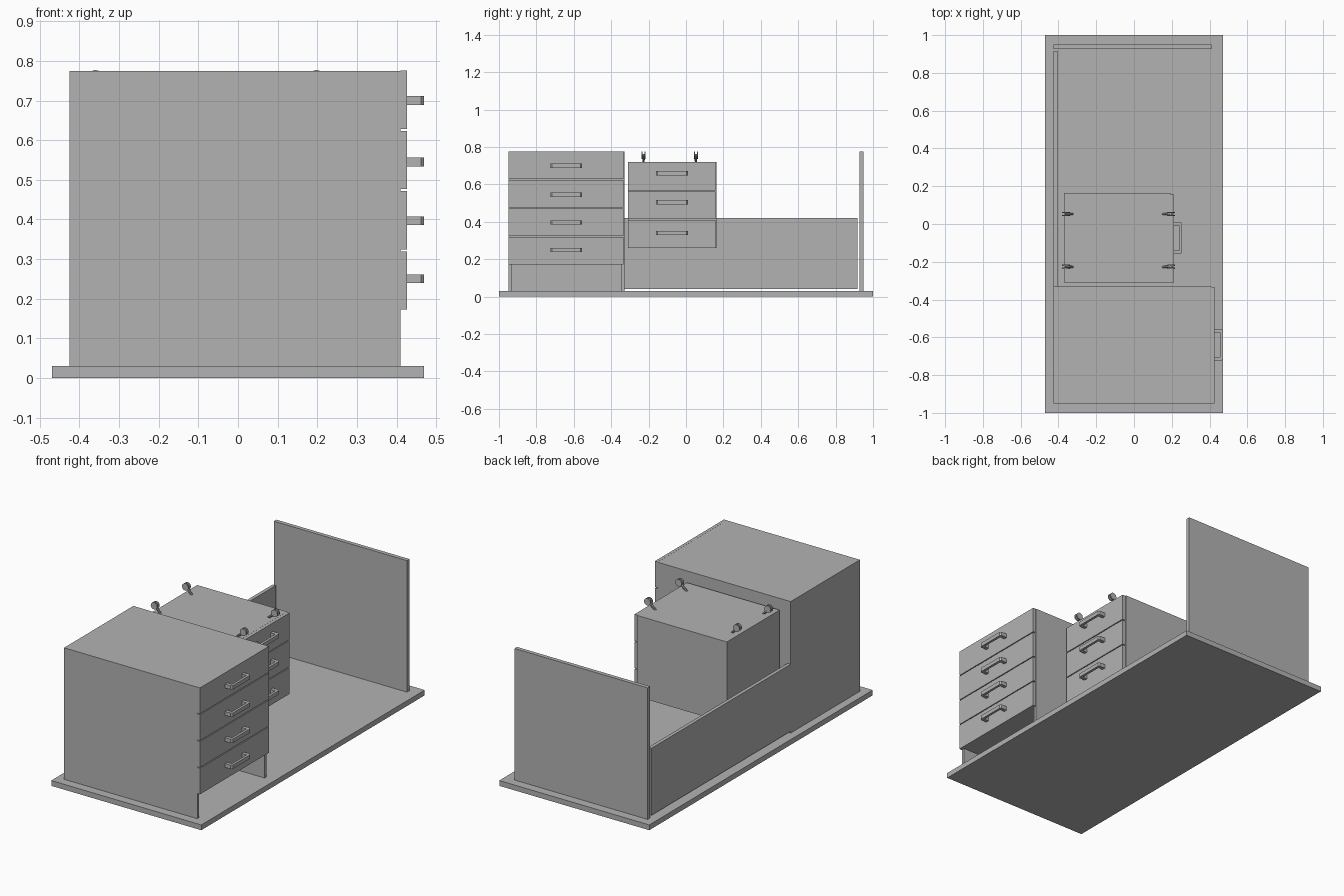
import bpy
import bmesh
import math
from mathutils import Matrix, Vector

cube = bpy.data.objects.get("Cube")
if cube:
    bpy.data.objects.remove(cube)

grey = bpy.data.materials.new("plain grey")
grey.use_nodes = True
tone = (0.45, 0.45, 0.45, 1)
grey.diffuse_color = tone
grey.node_tree.nodes["Principled BSDF"].inputs["Base Color"].default_value = tone


def finish(name, bm):
    bmesh.ops.recalc_face_normals(bm, faces=bm.faces)
    mesh = bpy.data.meshes.new(name)
    bm.to_mesh(mesh)
    bm.free()
    mesh.materials.append(grey)
    obj = bpy.data.objects.new(name, mesh)
    bpy.context.collection.objects.link(obj)
    return obj


def box(name, x, y, z):
    """Box from (low, high) ranges on each axis."""
    bm = bmesh.new()
    bmesh.ops.create_cube(bm, size=1)
    for v in bm.verts:
        v.co = [r[0] if c < 0 else r[1] for c, r in zip(v.co, (x, y, z))]
    return finish(name, bm)


def extrude_profile(name, points, offset):
    bm = bmesh.new()
    face = bm.faces.new([bm.verts.new(p) for p in points])
    grown = bmesh.ops.extrude_face_region(bm, geom=[face])["geom"]
    moved = [g for g in grown if isinstance(g, bmesh.types.BMVert)]
    bmesh.ops.translate(bm, verts=moved, vec=offset)
    return finish(name, bm)


def handle(name, x, y, z):
    """Bracket pull with chamfered outer corners, seen in plan as a flat U."""
    half, depth, bar, cut = 0.085, 0.043, 0.014, 0.008
    side = [(0, half), (depth - cut, half), (depth, half - cut)]
    inner = [(depth - bar, half - 0.02), (0, half - 0.02)]
    outline = side + [(a, -b) for a, b in reversed(side)]
    outline += [(a, -b) for a, b in reversed(inner)] + inner
    extrude_profile(name, [(x + a, y + b, z - 0.011) for a, b in outline],
                    (0, 0, 0.022))


def drawers(prefix, x, y, z_edges, handle_y, handle_z):
    """Stack of drawer fronts separated by thin gaps, each with a pull."""
    for i, (low, high) in enumerate(zip(z_edges, z_edges[1:])):
        box(f"{prefix}_drawer_front_{i + 1}", x, y,
            (low + 0.0025, high - 0.0025))
        handle(f"{prefix}_handle_{i + 1}", x[1], handle_y, handle_z[i])


def caster(name, x, y, base, foot):
    """Twin wheel on a slanting arm; foot is the x offset of the arm's base."""
    hub = Vector((x, y, base + 0.037))
    bm = bmesh.new()
    for side in (-1, 1):
        place = (Matrix.Translation(hub + Vector((0, side * 0.008, 0)))
                 @ Matrix.Rotation(math.pi / 2, 4, "X"))
        bmesh.ops.create_cone(bm, cap_ends=True, segments=20, radius1=0.02,
                              radius2=0.02, depth=0.007, matrix=place)
    # Axle and arm
    turn = Matrix.Rotation(math.pi / 2, 4, "X")
    bmesh.ops.create_cone(bm, cap_ends=True, segments=10, radius1=0.006,
                          radius2=0.006, depth=0.018,
                          matrix=Matrix.Translation(hub) @ turn)
    start = Vector((x + foot, y, base - 0.003))
    arm = hub - start
    place = (Matrix.Translation((hub + start) / 2)
             @ arm.to_track_quat("Z", "Y").to_matrix().to_4x4())
    bmesh.ops.create_cone(bm, cap_ends=True, segments=10, radius1=0.006,
                          radius2=0.008, depth=arm.length, matrix=place)
    obj = finish(name, bm)
    bpy.ops.object.select_all(action="DESELECT")
    obj.select_set(True)
    bpy.context.view_layer.objects.active = obj
    bpy.ops.object.shade_smooth_by_angle()


# Desk top lying on the floor, with its end and back panels
box("desk_top", (-0.47, 0.47), (-1, 1), (0, 0.03))
box("end_panel", (-0.425, 0.41), (0.927, 0.95), (0.03, 0.775))
box("back_panel", (-0.425, -0.405), (-0.33, 0.917), (0.04, 0.42))

# Fixed cabinet, open between its sides below the drawers
box("cabinet_front_side", (-0.425, 0.41), (-0.95, -0.933), (0.03, 0.775))
box("cabinet_inner_side", (-0.425, 0.41), (-0.347, -0.33), (0.03, 0.775))
box("cabinet_back", (-0.425, -0.405), (-0.933, -0.347), (0.03, 0.775))
box("cabinet_body", (-0.405, 0.41), (-0.933, -0.347), (0.175, 0.775))
drawers("cabinet", (0.41, 0.427), (-0.95, -0.333),
        (0.17, 0.322, 0.474, 0.626, 0.778), -0.64, (0.25, 0.397, 0.545, 0.7))

# Rolling pedestal, upside down
box("pedestal_body", (-0.37, 0.193), (-0.31, 0.163), (0.26, 0.72))
drawers("pedestal", (0.193, 0.212), (-0.31, 0.157),
        (0.258, 0.412, 0.566, 0.722), -0.075, (0.34, 0.505, 0.66))
for x, foot, side in ((-0.36, 0.035, "back"), (0.198, -0.045, "front")):
    for y, end in ((-0.227, "right"), (0.053, "left")):
        caster(f"caster_{side}_{end}", x, y, 0.72, foot)
